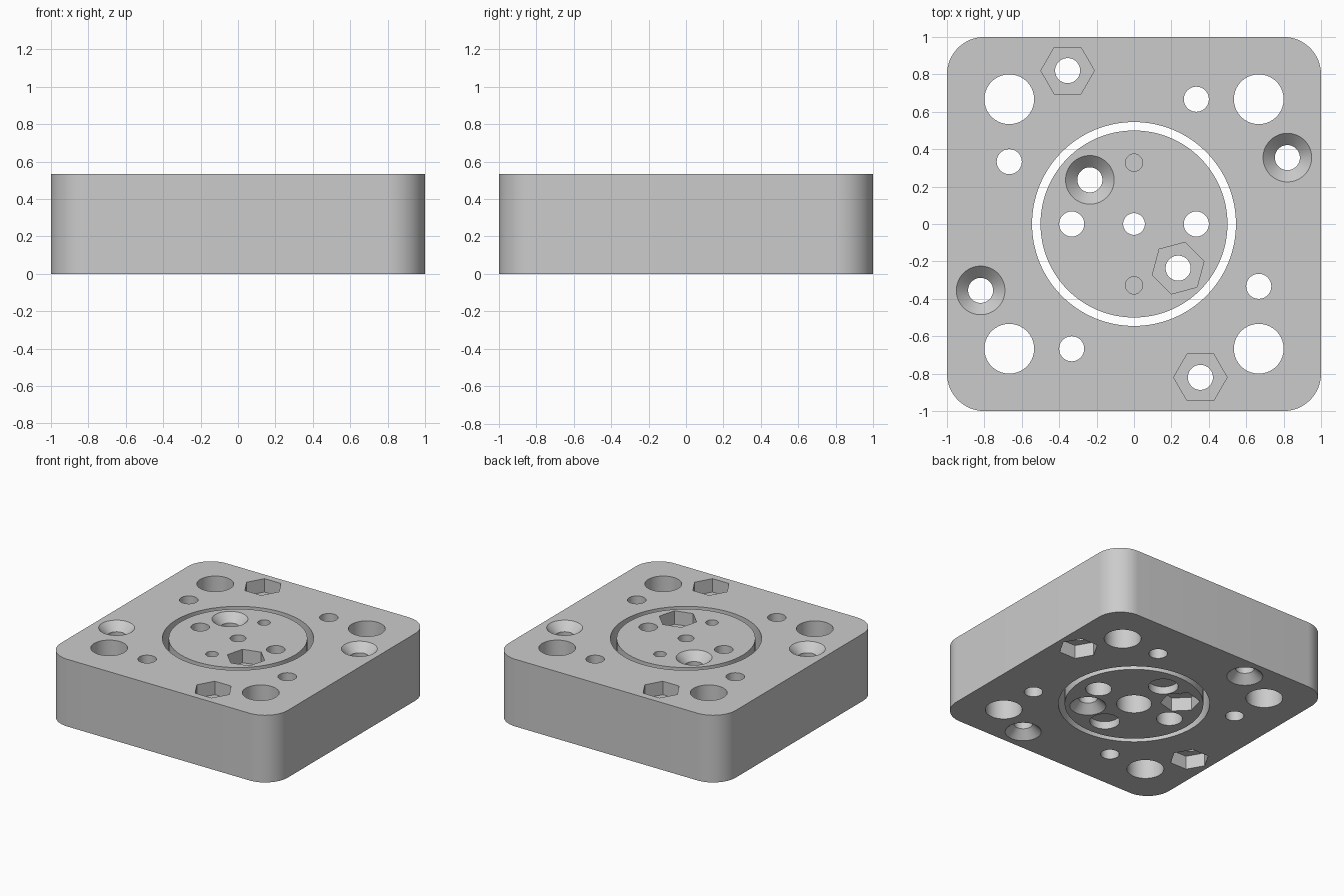
import bpy
import bmesh
from math import pi, radians
from mathutils import Matrix

if "Cube" in bpy.data.objects:
    bpy.data.objects.remove(bpy.data.objects["Cube"])

H = 0.535        # block height
E = 0.02         # cutter overshoot
BOLT = 0.067     # bolt hole radius

grey = bpy.data.materials.new("grey")
grey.use_nodes = True
grey.diffuse_color = (0.6, 0.6, 0.6, 1)
grey.node_tree.nodes["Principled BSDF"].inputs["Base Color"].default_value = (0.6, 0.6, 0.6, 1)


def new_object(name, bm):
    mesh = bpy.data.meshes.new(name)
    bm.to_mesh(mesh)
    bm.free()
    obj = bpy.data.objects.new(name, mesh)
    bpy.context.scene.collection.objects.link(obj)
    return obj


def add_cone(bm, x, y, z0, z1, r0, r1=None, sides=64, turn=0):
    """Cylinder, cone or prism from z0 to z1; turn is the angle of a corner from +x."""
    place = Matrix.Translation((x, y, (z0 + z1) / 2)) @ Matrix.Rotation(radians(turn), 4, "Z")
    # corners of a six-sided cone start on y, so a quarter turn moves one to +x
    place = place @ Matrix.Rotation(pi / 2, 4, "Z")
    bmesh.ops.create_cone(bm, cap_ends=True, segments=sides, radius1=r0,
                          radius2=r0 if r1 is None else r1, depth=z1 - z0, matrix=place)


def cut(obj, cutters):
    """Subtract a batch of separate cutters and bake the result."""
    bm = bmesh.new()
    for c in cutters:
        add_cone(bm, **c)
    tool = new_object("cutter", bm)
    tool.hide_render = True
    mod = obj.modifiers.new("cut", "BOOLEAN")
    mod.operation, mod.solver, mod.object = "DIFFERENCE", "EXACT", tool
    graph = bpy.context.evaluated_depsgraph_get()
    baked = bpy.data.meshes.new_from_object(obj.evaluated_get(graph))
    obj.modifiers.clear()
    obj.data = baked
    bpy.data.objects.remove(tool)


def through(x, y, r):
    return dict(x=x, y=y, z0=-E, z1=H + E, r0=r)


def nut_pocket(x, y, top, turn=0):
    z0, z1 = (H - 0.107, H + E) if top else (-E, 0.107)
    return dict(x=x, y=y, z0=z0, z1=z1, r0=0.143, sides=6, turn=turn)


def countersink(x, y, top):
    # 45 degree cone carried slightly past the face
    wide, tight = 0.13 + E, BOLT - 0.003
    if top:
        return dict(x=x, y=y, z0=H - 0.066, z1=H + E, r0=tight, r1=wide)
    return dict(x=x, y=y, z0=-E, z1=0.066, r0=wide, r1=tight)


def finish(obj):
    obj.data.materials.clear()
    obj.data.materials.append(grey)
    bpy.ops.object.select_all(action="DESELECT")
    obj.select_set(True)
    bpy.context.view_layer.objects.active = obj
    bpy.ops.object.shade_smooth_by_angle(angle=radians(20))


# Outer block with rounded vertical corners
bm = bmesh.new()
bmesh.ops.create_cube(bm, size=1, matrix=Matrix.Translation((0, 0, H / 2)) @ Matrix.Diagonal((2, 2, H, 1)))
upright = [e for e in bm.edges if abs(e.verts[0].co.z - e.verts[1].co.z) > H / 2]
bmesh.ops.bevel(bm, geom=upright, offset=0.2, segments=16, profile=0.5, affect="EDGES")
block = new_object("outer_block", bm)

holes = [dict(through(0, 0, 0.545), sides=128)]
holes += [through(sx * 0.667, sy * 0.667, 0.133) for sx in (-1, 1) for sy in (-1, 1)]
pockets = []
for s in (-1, 1):
    holes += [through(s * 0.333, s * 0.667, BOLT), through(s * 0.667, -s * 0.333, BOLT)]
    # two bolts with nuts on top, two with nuts underneath
    a, b = (-s * 0.355, s * 0.82), (s * 0.82, s * 0.355)
    holes += [through(*a, BOLT), through(*b, BOLT)]
    pockets += [nut_pocket(*a, True), countersink(*a, False)]
    pockets += [nut_pocket(*b, False), countersink(*b, True)]
cut(block, holes)
cut(block, pockets)
finish(block)

# Loose round core inside the ring gap
bm = bmesh.new()
add_cone(bm, 0, 0, 0, H, 0.5, sides=128)
core = new_object("round_core", bm)

holes = [through(0, 0, 0.058)]
pockets = [dict(x=0, y=0, z0=-E, z1=H / 2, r0=0.127)]
for s in (-1, 1):
    holes += [through(s * 0.333, 0, BOLT), through(s * 0.236, -s * 0.236, BOLT)]
    # stepped holes, and blind holes from both faces
    pockets += [dict(x=s * 0.333, y=0, z0=-E, z1=H / 2, r0=0.094),
                dict(x=0, y=s * 0.328, z0=-E, z1=0.06, r0=0.108),
                dict(x=0, y=s * 0.328, z0=H - 0.2, z1=H + E, r0=0.046)]
d = 0.236
pockets += [nut_pocket(d, -d, True, 15), countersink(d, -d, False),
            nut_pocket(-d, d, False, 15), countersink(-d, d, True)]
cut(core, holes)
cut(core, pockets)
finish(core)
